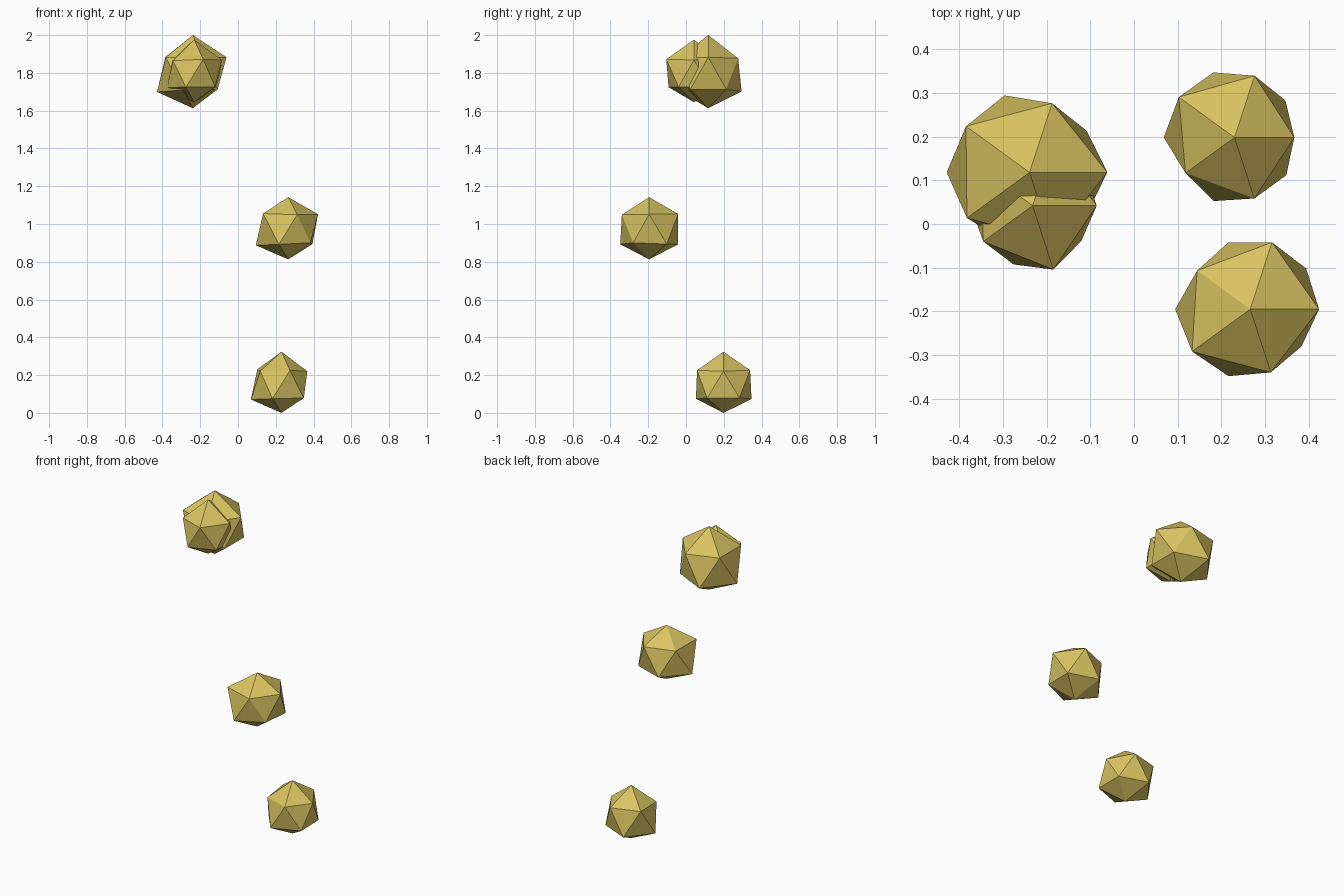
import bpy, bmesh
from math import cos, sin, radians, sqrt

if "Cube" in bpy.data.objects:
    bpy.data.objects.remove(bpy.data.objects["Cube"])

gold = bpy.data.materials.new("pale_gold")
gold.diffuse_color = (0.69, 0.55, 0.12, 1)
gold.use_nodes = True
gold.node_tree.nodes["Principled BSDF"].inputs["Base Color"].default_value = gold.diffuse_color


def nugget(name, centre, top, upper, lower, bottom):
    """Uneven 20-sided nugget: each corner has its own distance from the centre."""
    bm = bmesh.new()
    ring, height = 2 / sqrt(5), 1 / sqrt(5)

    def corner(r, deg, out, up):
        a = radians(deg)
        return bm.verts.new((r * out * cos(a), r * out * sin(a), r * up))

    t = corner(top, 0, 0, 1)
    b = corner(bottom, 0, 0, -1)
    u = [corner(r, 72 * i, ring, height) for i, r in enumerate(upper)]
    w = [corner(r, 72 * i + 36, ring, -height) for i, r in enumerate(lower)]
    for i in range(5):
        j = (i + 1) % 5
        for tri in ((t, u[i], u[j]), (u[i], w[i], u[j]),
                    (w[i], w[j], u[j]), (b, w[j], w[i])):
            bm.faces.new(tri)
    mesh = bpy.data.meshes.new(name)
    bm.to_mesh(mesh)
    bm.free()
    mesh.materials.append(gold)
    obj = bpy.data.objects.new(name, mesh)
    obj.location = centre
    bpy.context.collection.objects.link(obj)


# Low and middle nuggets
nugget("low_nugget", (0.23, 0.198, 0.152), 0.172,
       (0.153, 0.166, 0.176, 0.155, 0.164),
       (0.161, 0.175, 0.181, 0.171, 0.164), 0.152)
nugget("middle_nugget", (0.266, -0.195, 0.973), 0.169,
       (0.176, 0.180, 0.168, 0.184, 0.170),
       (0.177, 0.180, 0.192, 0.180, 0.162), 0.160)

# Overlapping pair at the top
nugget("large_top_nugget", (-0.239, 0.118, 1.794), 0.206,
       (0.199, 0.186, 0.201, 0.198, 0.185),
       (0.181, 0.207, 0.212, 0.190, 0.181), 0.181)
nugget("small_top_nugget", (-0.232, 0.042, 1.795), 0.181,
       (0.164, 0.163, 0.163, 0.156, 0.172),
       (0.163, 0.163, 0.160, 0.158, 0.154), 0.150)
